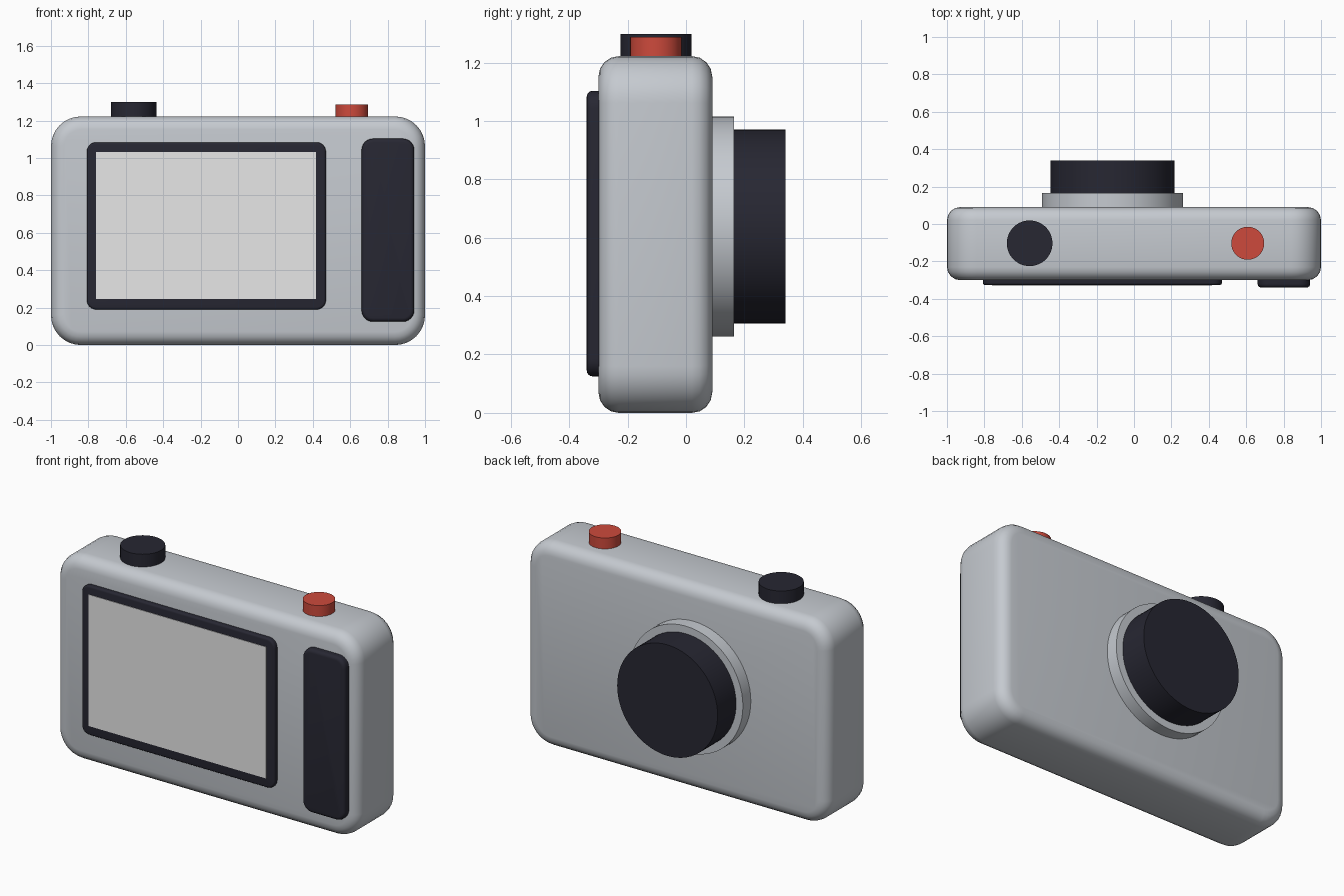
import bpy, bmesh, math
from mathutils import Matrix, Vector

if "Cube" in bpy.data.objects:
    bpy.data.objects.remove(bpy.data.objects["Cube"])


def material(name, rgb):
    m = bpy.data.materials.new(name)
    m.diffuse_color = (*rgb, 1)
    m.use_nodes = True
    m.node_tree.nodes["Principled BSDF"].inputs["Base Color"].default_value = m.diffuse_color
    return m


SILVER = material("silver grey", (0.56, 0.59, 0.63))
DARK = material("dark plastic", (0.02, 0.02, 0.032))
GREY = material("screen grey", (0.8, 0.8, 0.8))
RED = material("button red", (0.61, 0.068, 0.045))


def finish(name, bm, mat, smooth=True):
    bmesh.ops.recalc_face_normals(bm, faces=bm.faces[:])
    mesh = bpy.data.meshes.new(name)
    bm.to_mesh(mesh)
    bm.free()
    mesh.materials.append(mat)
    ob = bpy.data.objects.new(name, mesh)
    bpy.context.collection.objects.link(ob)
    if smooth:
        bpy.ops.object.select_all(action='DESELECT')
        ob.select_set(True)
        bpy.context.view_layer.objects.active = ob
        bpy.ops.object.shade_smooth_by_angle(angle=math.radians(40))
    return ob


def slab(name, mat, x, y, z, radius=0.0, rim=0.0, back_rim=False, steps=6):
    """Rounded rectangle in XZ, extruded along Y, with softened rims."""
    bm = bmesh.new()
    pts = []
    if radius:
        corners = [(x[1], z[1], 1, 1), (x[0], z[1], -1, 1),
                   (x[0], z[0], -1, -1), (x[1], z[0], 1, -1)]
        for i, (cx, cz, sx, sz) in enumerate(corners):
            for k in range(steps + 1):
                a = math.pi / 2 * (i + k / steps)
                pts.append((cx - sx * radius + radius * math.cos(a),
                            cz - sz * radius + radius * math.sin(a)))
    else:
        pts = [(x[1], z[1]), (x[0], z[1]), (x[0], z[0]), (x[1], z[0])]
    face = bm.faces.new([bm.verts.new((px, y[0], pz)) for px, pz in pts])
    ext = bmesh.ops.extrude_face_region(bm, geom=[face], use_keep_orig=True)
    moved = [v for v in ext["geom"] if isinstance(v, bmesh.types.BMVert)]
    bmesh.ops.translate(bm, verts=moved, vec=Vector((0, y[1] - y[0], 0)))
    if rim:
        ends = (y[0], y[1]) if back_rim else (y[0],)
        edges = [e for e in bm.edges
                 if any(all(abs(v.co.y - s) < 1e-5 for v in e.verts) for s in ends)]
        bmesh.ops.bevel(bm, geom=edges, offset=rim, segments=4, profile=0.5,
                        affect='EDGES', clamp_overlap=True)
    return finish(name, bm, mat, smooth=bool(radius))


def disc(name, mat, start, axis, radius, length):
    """Cylinder growing from start along +Y or +Z."""
    bm = bmesh.new()
    bmesh.ops.create_cone(bm, cap_ends=True, segments=64, radius1=radius,
                          radius2=radius, depth=length,
                          matrix=Matrix.Translation((0, 0, length / 2)))
    if axis == 'Y':
        bmesh.ops.rotate(bm, verts=bm.verts[:],
                         matrix=Matrix.Rotation(-math.pi / 2, 3, 'X'))
    bmesh.ops.translate(bm, verts=bm.verts[:], vec=Vector(start))
    return finish(name, bm, mat)


# Main shell
slab("body", SILVER, (-1, 1), (-0.30, 0.09), (0, 1.222), 0.16, 0.07, True, 8)

# Display side: frame, screen and thumb grip
slab("screen_frame", DARK, (-0.808, 0.47), (-0.326, -0.29), (0.19, 1.084), 0.05, 0.012)
slab("screen", GREY, (-0.758, 0.417), (-0.329, -0.323), (0.247, 1.033))
slab("grip", DARK, (0.661, 0.942), (-0.34, -0.29), (0.125, 1.103), 0.06, 0.02)

# Lens side: mounting ring and barrel
disc("lens_ring", SILVER, (-0.115, 0.07, 0.638), 'Y', 0.377, 0.095)
disc("lens_barrel", DARK, (-0.115, 0.15, 0.638), 'Y', 0.332, 0.19)

# Top controls
disc("mode_dial", DARK, (-0.558, -0.103, 1.20), 'Z', 0.122, 0.098)
disc("shutter_button", RED, (0.608, -0.103, 1.20), 'Z', 0.088, 0.087)
